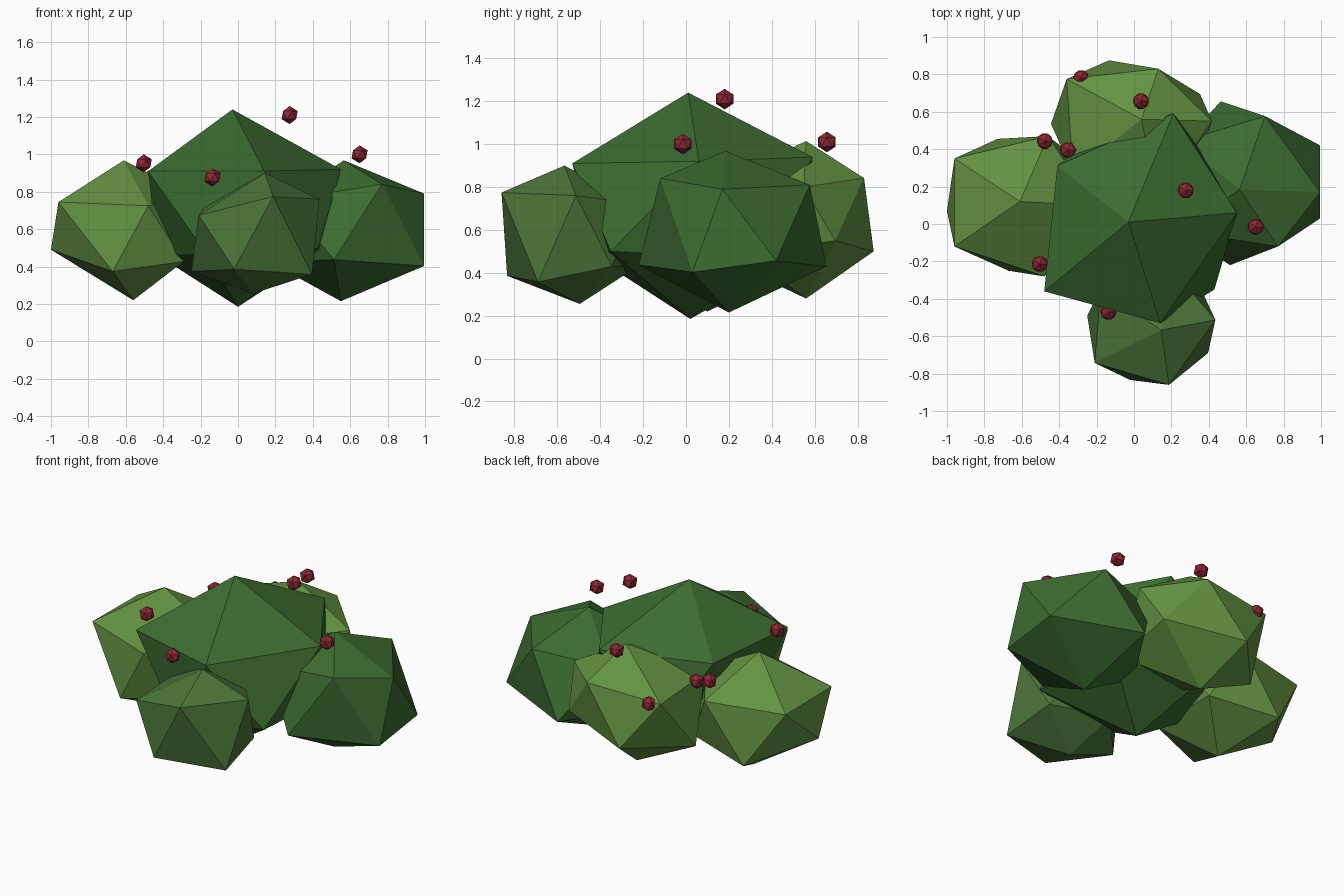
import bpy, bmesh, math
from mathutils import Vector


def material(name, rgb):
    m = bpy.data.materials.new(name)
    m.diffuse_color = (*rgb, 1)
    return m


dark = material("dark_leaf", (0.045, 0.15, 0.03))
mid = material("mid_leaf", (0.07, 0.18, 0.04))
light = material("light_leaf", (0.125, 0.29, 0.055))
red = material("berry_red", (0.28, 0.02, 0.035))


def corner_name(co):
    """top, bottom, u0-u4 (upper ring) or l0-l4 (lower ring), counted by angle"""
    if abs(co.z) > 0.9:
        return "top" if co.z > 0 else "bottom"
    a = math.degrees(math.atan2(co.y, co.x)) % 360
    if co.z > 0:
        return "u%d" % (round(a / 72) % 5)
    return "l%d" % (round((a - 36) / 72) % 5)


def clump(name, centre, radius, height, mat, **moved):
    """Flattened icosahedron, with some corners pushed to irregular places"""
    bm = bmesh.new()
    bmesh.ops.create_icosphere(bm, subdivisions=1, radius=1)
    for v in bm.verts:
        d = v.co.copy()
        place = Vector(centre) + Vector((d.x * radius, d.y * radius, d.z * height))
        v.co = moved.get(corner_name(d), place)
    mesh = bpy.data.meshes.new(name)
    bm.to_mesh(mesh)
    bm.free()
    mesh.materials.append(mat)
    ob = bpy.data.objects.new(name, mesh)
    bpy.context.collection.objects.link(ob)
    return ob


# Large middle clump
clump("centre_foliage", (0, 0.01, 0.70), 0.60, 0.52, dark,
      top=(-0.03, 0.01, 1.24), bottom=(0, 0.02, 0.185),
      u0=(0.55, 0.06, 0.92), u1=(0.21, 0.59, 0.94), u2=(-0.41, 0.31, 0.91),
      u3=(-0.48, -0.36, 0.91), u4=(0.14, -0.53, 0.91),
      l2=(-0.43, 0, 0.46), l3=(-0.17, -0.42, 0.47), l4=(0.43, -0.35, 0.50))

# Four smaller clumps around it
clump("left_foliage", (-0.62, 0.10, 0.594), 0.455, 0.374, light,
      top=(-0.61, 0.12, 0.968), bottom=(-0.56, 0.10, 0.22),
      u1=(-0.46, 0.47, 0.74), u2=(-0.96, 0.35, 0.74), u3=(-0.96, -0.12, 0.745),
      u4=(-0.48, -0.28, 0.725), l1=(-0.73, 0.455, 0.386),
      l2=(-1.0, 0.07, 0.49), l3=(-0.67, -0.25, 0.374))
clump("back_foliage", (0, 0.51, 0.65), 0.45, 0.365, light,
      top=(0.04, 0.56, 1.014), bottom=(-0.04, 0.56, 0.28),
      u0=(0.417, 0.55, 0.80), u1=(0.13, 0.83, 0.842), u2=(-0.36, 0.775, 0.81),
      l0=(0.353, 0.695, 0.55), l1=(-0.134, 0.875, 0.50), l2=(-0.444, 0.535, 0.47))
clump("right_foliage", (0.58, 0.20, 0.59), 0.455, 0.375, dark,
      top=(0.565, 0.185, 0.968), bottom=(0.55, 0.20, 0.215),
      u0=(0.995, 0.17, 0.79), u1=(0.70, 0.577, 0.81), u4=(0.77, -0.12, 0.84),
      l0=(0.995, 0.42, 0.456), l1=(0.465, 0.655, 0.43),
      l3=(0.513, -0.22, 0.437), l4=(0.995, 0.03, 0.403))
clump("front_foliage", (0.09, -0.54, 0.575), 0.37, 0.325, mid,
      top=(0.145, -0.567, 0.90), bottom=(0.08, -0.495, 0.255),
      u0=(0.435, -0.513, 0.76), u3=(-0.21, -0.743, 0.674), u4=(0.187, -0.86, 0.774),
      l2=(-0.25, -0.49, 0.374), l3=(-0.02, -0.834, 0.386), l4=(0.396, -0.69, 0.358))

# Berries
for i, p in enumerate([(0.276, 0.18, 1.21), (0.65, -0.015, 1.0), (0.037, 0.657, 1.01),
                       (-0.283, 0.78, 0.795), (-0.477, 0.443, 0.867),
                       (-0.353, 0.396, 0.814), (-0.504, -0.214, 0.952),
                       (-0.137, -0.47, 0.877)]):
    clump("berry_%d" % (i + 1), p, 0.048, 0.048, red)
